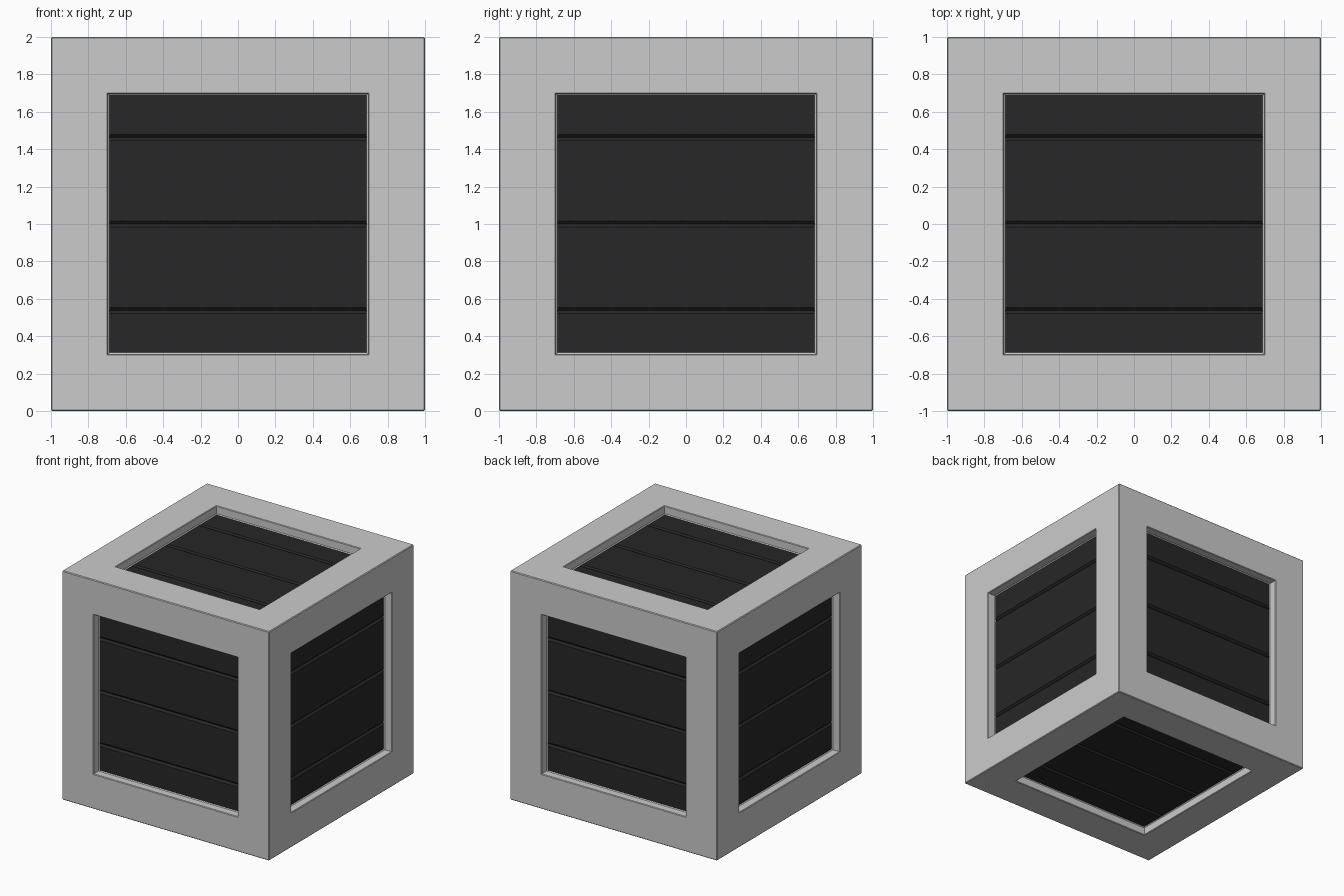
import bpy, bmesh
from math import pi
from mathutils import Matrix

if "Cube" in bpy.data.objects:
    bpy.data.objects.remove(bpy.data.objects["Cube"])

BEV = 0.006      # outer edge bevel
DEPTH = 0.075    # panel recess
PLANK = (2 - 2 * DEPTH) / 4
GROOVE = 0.017


def make_object(name, mesh, material=None):
    obj = bpy.data.objects.new(name, mesh)
    bpy.context.collection.objects.link(obj)
    if material and not mesh.materials:
        mesh.materials.append(material)
    return obj


# Frame: bevelled cube with a recessed square opening in every side
bm = bmesh.new()
bmesh.ops.create_cube(bm, size=2, matrix=Matrix.Translation((0, 0, 1)))
bmesh.ops.bevel(bm, geom=bm.edges[:], offset=BEV, segments=1,
                affect='EDGES', profile=0.5)
sides = [f for f in bm.faces if f.calc_area() > 1]
steps = [(0.3 - BEV, 0),              # flat frame border
         (0.005, -0.005),             # rim chamfer
         (0, -(DEPTH - 0.012)),       # straight wall
         (0.007, -0.007)]             # chamfer down to the planks
for thickness, depth in steps:
    bmesh.ops.inset_individual(bm, faces=sides, thickness=thickness,
                               depth=depth, use_even_offset=True)
bmesh.ops.delete(bm, geom=sides, context='FACES')
frame_mesh = bpy.data.meshes.new("frame")
bm.to_mesh(frame_mesh)
bm.free()
make_object("frame", frame_mesh)

# Plank panel: flat boards parted by V grooves, extruded along x
profile = [(-0.7, 0)]
for k in (-1, 0, 1):
    y = k * PLANK
    profile += [(y - GROOVE, 0), (y, -GROOVE), (y + GROOVE, 0)]
profile.append((0.7, 0))

bm = bmesh.new()
rows = [[bm.verts.new((x, y, 1 - DEPTH + z)) for x in (-0.7, 0.7)]
        for y, z in profile]
for a, b in zip(rows, rows[1:]):
    bm.faces.new((a[0], a[1], b[1], b[0]))
panel_mesh = bpy.data.meshes.new("plank_panel")
bm.to_mesh(panel_mesh)
bm.free()

dark = bpy.data.materials.new("dark_planks")
dark.diffuse_color = (0.02, 0.02, 0.02, 1)
dark.use_nodes = True
dark.node_tree.nodes["Principled BSDF"].inputs["Base Color"].default_value = dark.diffuse_color

# One panel on each side of the crate
rotations = {
    "top": (0, 0), "bottom": (pi, 0),
    "front": (pi / 2, 0), "right": (pi / 2, pi / 2),
    "back": (pi / 2, pi), "left": (pi / 2, -pi / 2),
}
for side, (rx, rz) in rotations.items():
    panel = make_object(side + "_plank_panel", panel_mesh, dark)
    panel.location = (0, 0, 1)
    panel.rotation_euler = (rx, 0, rz)
